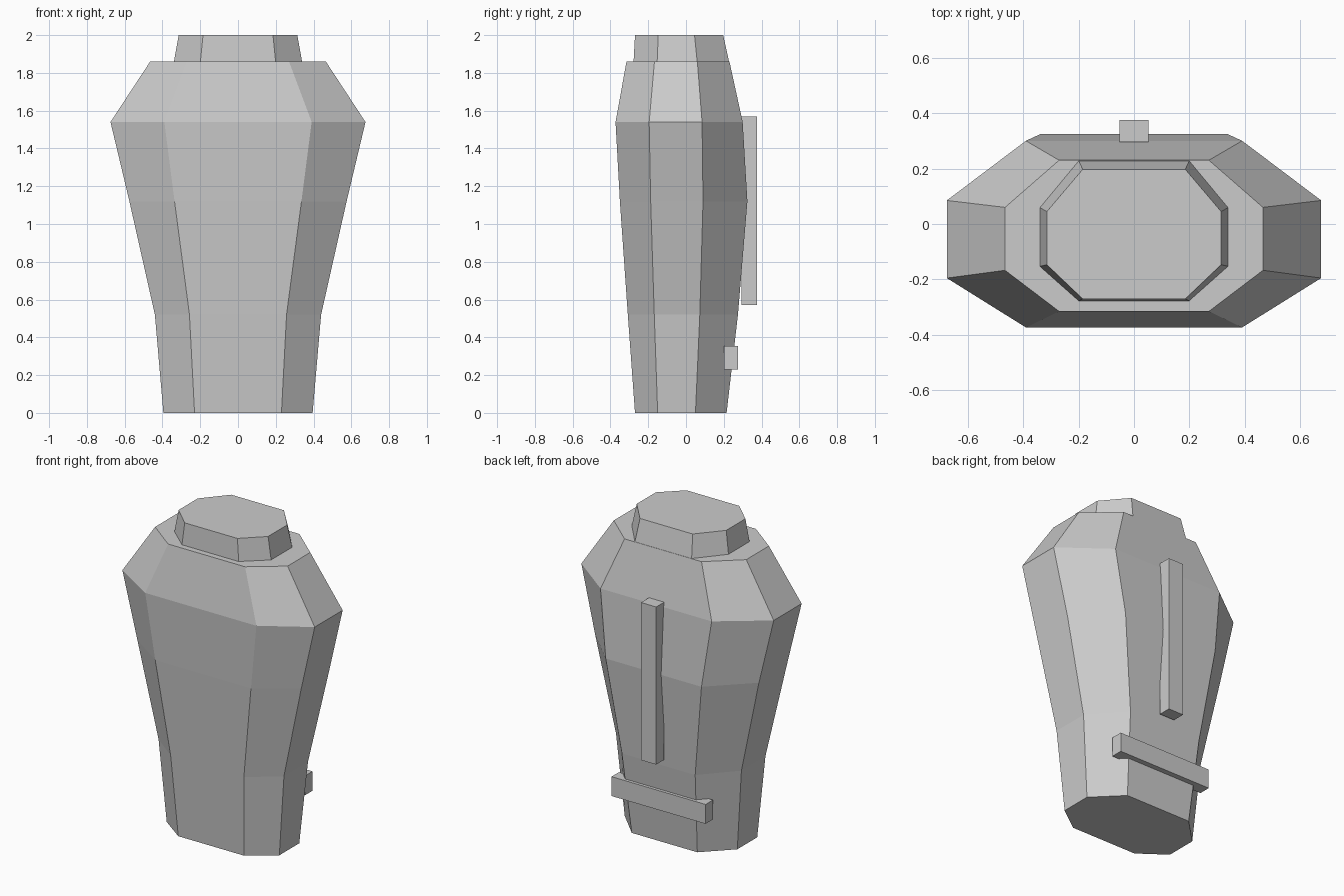
import bpy, bmesh

cube = bpy.data.objects.get("Cube")
if cube:
    bpy.data.objects.remove(cube, do_unlink=True)

grey = bpy.data.materials.new("plain_grey")
grey.use_nodes = True
colour = (0.6, 0.6, 0.6, 1)
grey.diffuse_color = colour
grey.node_tree.nodes["Principled BSDF"].inputs["Base Color"].default_value = colour


def finish(name, bm):
    bmesh.ops.recalc_face_normals(bm, faces=bm.faces)
    mesh = bpy.data.meshes.new(name)
    bm.to_mesh(mesh)
    bm.free()
    mesh.materials.append(grey)
    bpy.context.collection.objects.link(bpy.data.objects.new(name, mesh))


def loft(name, sections):
    """Skin a stack of symmetric octagons, capped at both ends.
    Section: z, half width, half width of flat, front y, side front y, side back y, back y"""
    bm = bmesh.new()
    rings = []
    for z, wide, flat, front, side_f, side_b, back in sections:
        half = [(flat, front), (wide, side_f), (wide, side_b), (flat, back)]
        outline = half + [(-x, y) for x, y in reversed(half)]
        rings.append([bm.verts.new((x, y, z)) for x, y in outline])
    for low, high in zip(rings, rings[1:]):
        for i in range(len(low)):
            j = (i + 1) % len(low)
            bm.faces.new((low[i], low[j], high[j], high[i]))
    bm.faces.new(rings[0])
    bm.faces.new(rings[-1])
    finish(name, bm)


def box(name, x, y, z):
    bm = bmesh.new()
    bmesh.ops.create_cube(bm, size=1)
    for v in bm.verts:
        v.co = [span[0] if c < 0 else span[1] for c, span in zip(v.co, (x, y, z))]
    finish(name, bm)


# Tapered torso with sloping shoulders
loft("torso", [
    (0.00, 0.395, 0.23, -0.27, -0.15, 0.05, 0.215),
    (0.52, 0.44, 0.257, -0.308, -0.168, 0.073, 0.275),
    (1.12, 0.575, 0.336, -0.35, -0.187, 0.09, 0.325),
    (1.54, 0.675, 0.39, -0.373, -0.195, 0.085, 0.30),
    (1.86, 0.465, 0.27, -0.315, -0.167, 0.06, 0.23),
])

# Neck collar
loft("neck_collar", [
    (1.85, 0.341, 0.2, -0.278, -0.153, 0.06, 0.23),
    (2.00, 0.314, 0.185, -0.27, -0.147, 0.045, 0.197),
])

# Spine and waist bars on the back
box("spine_bar", (-0.053, 0.053), (0.295, 0.375), (0.57, 1.57))
box("waist_bar", (-0.33, 0.33), (0.2, 0.275), (0.23, 0.353))
